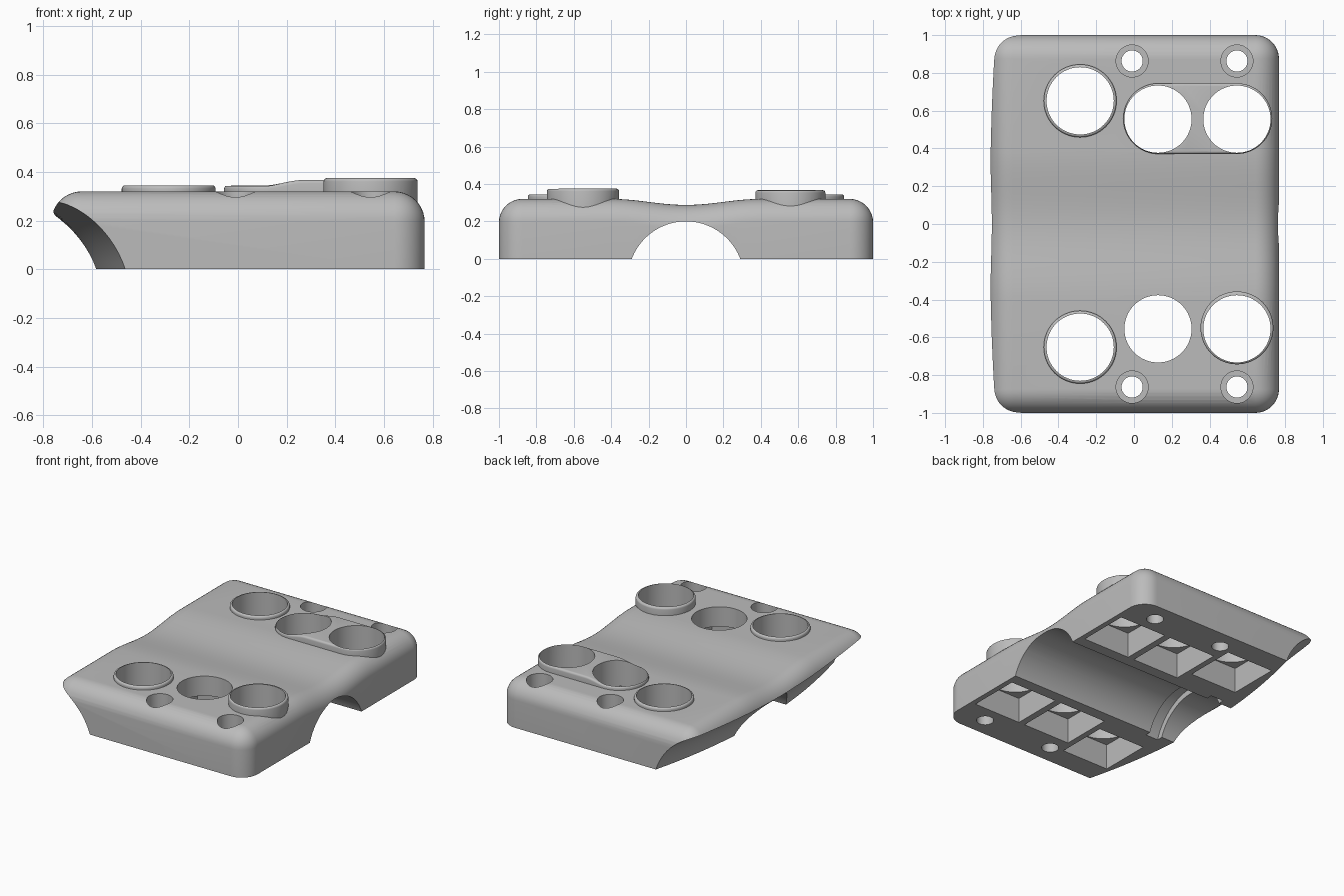
import bpy, bmesh, math
from mathutils import Matrix, Vector

if "Cube" in bpy.data.objects:
    bpy.data.objects.remove(bpy.data.objects["Cube"], do_unlink=True)

grey = bpy.data.materials.new("plain grey")
grey.use_nodes = True
grey.diffuse_color = (0.5, 0.5, 0.5, 1)
grey.node_tree.nodes["Principled BSDF"].inputs["Base Color"].default_value = (0.5, 0.5, 0.5, 1)


def make(name, bm):
    bmesh.ops.recalc_face_normals(bm, faces=bm.faces[:])
    mesh = bpy.data.meshes.new(name)
    bm.to_mesh(mesh)
    bm.free()
    mesh.materials.append(grey)
    obj = bpy.data.objects.new(name, mesh)
    bpy.context.collection.objects.link(obj)
    return obj


def box(name, lo, hi):
    bm = bmesh.new()
    lo, hi = Vector(lo), Vector(hi)
    bmesh.ops.create_cube(bm, size=1, matrix=Matrix.Translation((lo + hi) / 2) @ Matrix.Diagonal((hi - lo).to_4d()))
    return make(name, bm)


def cylinder(name, x, y, r, z0, z1, sides=64):
    bm = bmesh.new()
    bmesh.ops.create_cone(bm, cap_ends=True, segments=sides, radius1=r, radius2=r,
                          depth=z1 - z0, matrix=Matrix.Translation((x, y, (z0 + z1) / 2)))
    return make(name, bm)


def tube_x(name, x0, x1, z, r):
    bm = bmesh.new()
    place = Matrix.Translation(((x0 + x1) / 2, 0, z)) @ Matrix.Rotation(math.pi / 2, 4, 'Y')
    bmesh.ops.create_cone(bm, cap_ends=True, segments=96, radius1=r, radius2=r, depth=x1 - x0, matrix=place)
    return make(name, bm)


def slice_up(bm, axis, positions):
    normal = Vector((axis == 0, axis == 1, 0))
    for p in positions:
        bmesh.ops.bisect_plane(bm, geom=bm.verts[:] + bm.edges[:] + bm.faces[:],
                               plane_co=normal * p, plane_no=normal)


def raised_rim(name, x0, x1, y, r, z0, z1, ramp=0):
    """Stadium or round boss with a rounded top edge, optionally stepping up along x."""
    bm = bmesh.new()
    n = 32
    ring = []
    for cx, start in ((x1, -math.pi / 2), (x0, math.pi / 2)):
        for i in range(n + (x1 > x0)):
            a = start + math.pi * i / n
            ring.append(bm.verts.new((cx + r * math.cos(a), y + r * math.sin(a), z0)))
    base = bm.faces.new(ring)
    top = bmesh.ops.extrude_face_region(bm, geom=[base])["geom"]
    for v in top:
        if isinstance(v, bmesh.types.BMVert):
            v.co.z = z1
    rim = [e for e in bm.edges if all(v.co.z > z1 - 0.001 for v in e.verts)]
    bmesh.ops.bevel(bm, geom=rim, offset=0.014, segments=4, profile=0.5, affect='EDGES')
    if ramp:
        slice_up(bm, 0, [0.11 + 0.02 * i for i in range(9)])
        for v in bm.verts:
            if v.co.z > z0 + 0.05:
                t = min(1, max(0, (v.co.x - 0.11) / 0.16))
                v.co.z += ramp * t * t * (3 - 2 * t)
    return make(name, bm)


def combine(target, tool, operation):
    mod = target.modifiers.new(tool.name, 'BOOLEAN')
    mod.operation, mod.object, mod.solver = operation, tool, 'EXACT'
    deps = bpy.context.evaluated_depsgraph_get()
    mesh = bpy.data.meshes.new_from_object(target.evaluated_get(deps))
    target.modifiers.clear()
    target.data = mesh
    bpy.data.objects.remove(tool, do_unlink=True)


# Rounded slab with a shallow valley across the top
bm = bmesh.new()
bmesh.ops.create_cube(bm, size=1, matrix=Matrix.Translation((0, 0, 0.16)) @ Matrix.Diagonal((1.535, 2, 0.32, 1)))
rounded = [e for e in bm.edges if any(v.co.z > 0.1 for v in e.verts)]
bmesh.ops.bevel(bm, geom=rounded, offset=0.125, segments=10, profile=0.5, affect='EDGES')
slice_up(bm, 1, [0.025 * i for i in range(-16, 17)])
for v in bm.verts:
    if v.co.z > 0.1 and abs(v.co.y) < 0.4:
        v.co.z -= 0.016 * (1 + math.cos(math.pi * v.co.y / 0.4))
body = make("housing", bm)

# Raised rims around the button openings
for side in (1, -1):
    combine(body, raised_rim("round_rim", -0.285, -0.285, side * 0.652, 0.193, 0.24, 0.345), 'UNION')
combine(body, raised_rim("tall_rim", 0.545, 0.545, -0.55, 0.193, 0.19, 0.375), 'UNION')
combine(body, raised_rim("double_rim", 0.13, 0.545, 0.558, 0.187, 0.19, 0.345, 0.022), 'UNION')

# Concave undercut along the left edge, bowed outward at its middle
bm = bmesh.new()
rings = []
for j in range(25):
    y = -1.08 + 0.09 * j
    rings.append([bm.verts.new((-1.03 + 0.13 * y * y + 0.46 * math.cos(a), y, -0.145 + 0.46 * math.sin(a)))
                  for a in (math.tau * i / 80 for i in range(80))])
for a, b in zip(rings, rings[1:]):
    for i in range(80):
        bm.faces.new((a[i - 1], a[i], b[i], b[i - 1]))
bm.faces.new(rings[0])
bm.faces.new(rings[-1])
combine(body, make("edge_cutter", bm), 'DIFFERENCE')

# Arched channel underneath and its strap groove
combine(body, tube_x("arch_cutter", -1.2, 1.2, -0.11, 0.31), 'DIFFERENCE')
combine(body, tube_x("groove_cutter", -0.48, -0.38, -0.11, 0.35), 'DIFFERENCE')

# Round button openings above square pockets, and countersunk screw holes
half = 0.185
for side in (1, -1):
    for x, y in ((-0.285, 0.652), (0.127, 0.555), (0.545, 0.555)):
        y *= side
        combine(body, box("pocket_cutter", (x - half, y - half, -0.1), (x + half, y + half, 0.18)), 'DIFFERENCE')
        combine(body, cylinder("button_cutter", x, y, 0.178, 0.1, 0.5), 'DIFFERENCE')
    for x in (-0.01, 0.545):
        combine(body, cylinder("screw_cutter", x, side * 0.863, 0.056, -0.1, 0.5, 40), 'DIFFERENCE')
        combine(body, cylinder("screw_head_cutter", x, side * 0.863, 0.085, 0.2, 0.5, 48), 'DIFFERENCE')

# Smooth the rounded surfaces and keep the cut edges sharp
bpy.ops.object.select_all(action='DESELECT')
body.select_set(True)
bpy.context.view_layer.objects.active = body
bpy.ops.object.shade_smooth_by_angle(angle=math.radians(30))
